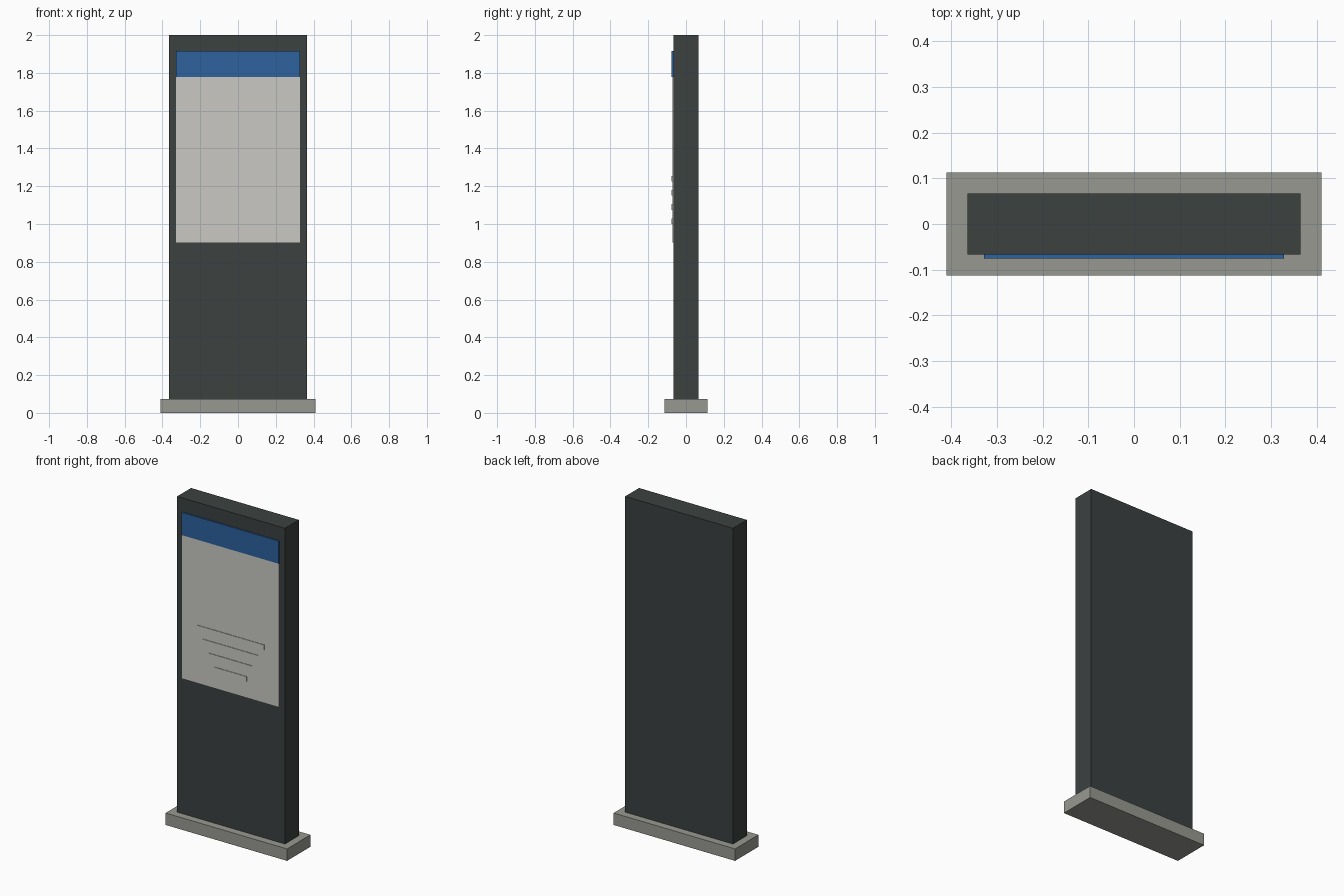
import bpy
import bmesh

if "Cube" in bpy.data.objects:
    bpy.data.objects.remove(bpy.data.objects["Cube"])


def material(name, r, g, b):
    """Flat colour from 0-255 sRGB values, stored as linear."""
    def lin(c):
        c /= 255
        return c / 12.92 if c <= 0.04045 else ((c + 0.055) / 1.055) ** 2.4
    m = bpy.data.materials.new(name)
    m.diffuse_color = (lin(r), lin(g), lin(b), 1)
    m.use_nodes = True
    m.node_tree.nodes["Principled BSDF"].inputs["Base Color"].default_value = m.diffuse_color
    return m


def box(name, half_x, y0, y1, z0, z1, mat):
    """Box centred on x = 0, spanning the given y and z ranges."""
    bm = bmesh.new()
    bmesh.ops.create_cube(bm, size=1)
    for v in bm.verts:
        v.co = (v.co.x * 2 * half_x,
                y0 + (v.co.y + 0.5) * (y1 - y0),
                z0 + (v.co.z + 0.5) * (z1 - z0))
    mesh = bpy.data.meshes.new(name)
    bm.to_mesh(mesh)
    bm.free()
    mesh.materials.append(mat)
    obj = bpy.data.objects.new(name, mesh)
    bpy.context.collection.objects.link(obj)
    return obj


charcoal = material("charcoal", 60, 65, 64)
concrete = material("concrete grey", 153, 153, 146)
blue = material("blue", 45, 98, 158)
off_white = material("off white", 202, 201, 195)

# Plinth and upright slab
box("base_plinth", 0.41, -0.1125, 0.1125, 0, 0.073, concrete)
box("sign_body", 0.364, -0.067, 0.067, 0.073, 2.0, charcoal)

# Display panel with a header band on its upper part
box("display_panel", 0.328, -0.0725, -0.067, 0.902, 1.777, off_white)
box("header_band", 0.328, -0.0758, -0.067, 1.777, 1.915, blue)

# Raised bars, each narrower than the one above
for i in range(4):
    z = 1.24 - 0.075 * i
    box(f"raised_bar_{i + 1}", 0.23 - 0.04 * i, -0.0758, -0.0725,
        z - 0.015, z + 0.015, off_white)
